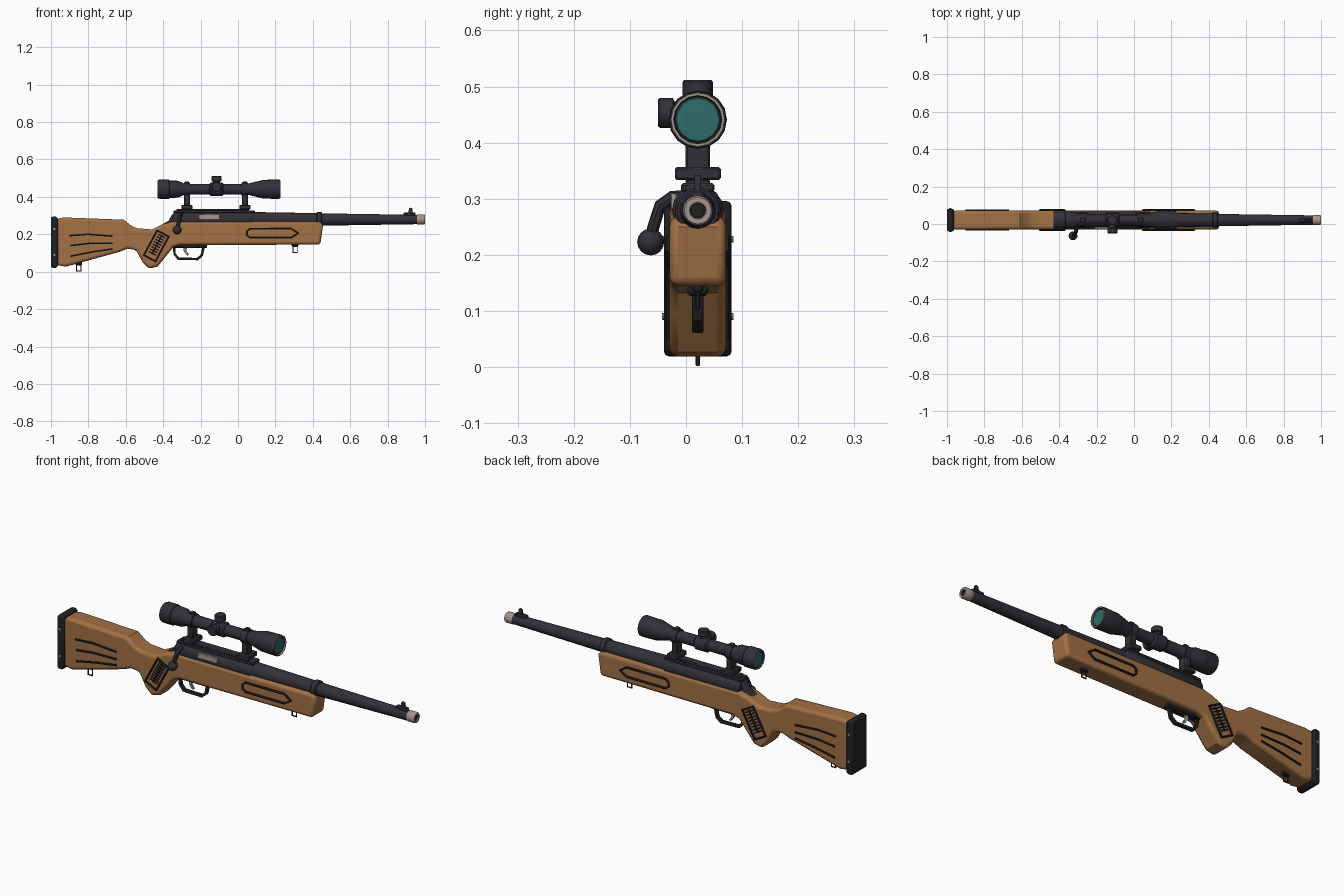
import bpy, bmesh, math
from mathutils import Matrix, Vector

YC = 0.021        # rifle centre plane
ZB, ZS = 0.279, 0.441   # bore and scope axis heights


def material(name, rgb):
    m = bpy.data.materials.new(name)
    m.diffuse_color = (*rgb, 1)
    return m


WOOD = material("wood", (0.36, 0.165, 0.06))
DARK = material("dark_steel", (0.03, 0.03, 0.038))
BLACK = material("black", (0.015, 0.015, 0.017))
STEEL = material("bare_steel", (0.36, 0.31, 0.28))
GLASS = material("glass", (0.03, 0.15, 0.14))


def finish(name, bm, mat, bevel=0.0, segs=2):
    bmesh.ops.recalc_face_normals(bm, faces=bm.faces)
    me = bpy.data.meshes.new(name)
    bm.to_mesh(me)
    bm.free()
    ob = bpy.data.objects.new(name, me)
    bpy.context.collection.objects.link(ob)
    me.materials.append(mat)
    if bevel:
        b = ob.modifiers.new("bevel", 'BEVEL')
        b.width, b.segments, b.limit_method = bevel, segs, 'ANGLE'
        b.angle_limit = math.radians(50)
    smooth(ob)
    return ob


def smooth(ob):
    bpy.ops.object.select_all(action='DESELECT')
    ob.select_set(True)
    bpy.context.view_layer.objects.active = ob
    bpy.ops.object.shade_smooth_by_angle(angle=math.radians(35))


def lathe(name, prof, loc, mat, axis='X', n=16):
    """Revolve (distance along axis, radius) pairs."""
    bm = bmesh.new()
    vs = [bm.verts.new((r, 0, d)) for d, r in prof]
    es = [bm.edges.new(p) for p in zip(vs, vs[1:])]
    bmesh.ops.spin(bm, geom=vs + es, axis=(0, 0, 1), cent=(0, 0, 0), steps=n, angle=2 * math.pi)
    bmesh.ops.remove_doubles(bm, verts=bm.verts, dist=1e-5)
    d = {'X': (1, 0, 0), 'Y': (0, 1, 0), 'Z': (0, 0, 1)}[axis]
    bm.transform(Matrix.Translation(loc) @ Vector((0, 0, 1)).rotation_difference(Vector(d)).to_matrix().to_4x4())
    return finish(name, bm, mat)


def slab(name, pts, half, mat, bevel=0.0, segs=2, y=YC):
    """Extrude an x-z outline across y."""
    bm = bmesh.new()
    f = bm.faces.new([bm.verts.new((x, y - half, z)) for x, z in pts])
    r = bmesh.ops.extrude_face_region(bm, geom=[f])
    bmesh.ops.translate(bm, vec=(0, 2 * half, 0), verts=[v for v in r["geom"] if isinstance(v, bmesh.types.BMVert)])
    return finish(name, bm, mat, bevel, segs)


def box(name, x0, x1, z0, z1, half, mat, bevel=0.004, y=YC):
    return slab(name, [(x0, z0), (x1, z0), (x1, z1), (x0, z1)], half, mat, bevel, 1, y)


def tube(name, paths, r, mat, cyclic=False, res=1):
    """Round wire along one or more polylines."""
    cu = bpy.data.curves.new(name, 'CURVE')
    cu.dimensions, cu.bevel_depth, cu.bevel_resolution, cu.use_fill_caps = '3D', r, res, True
    for pts in paths:
        s = cu.splines.new('POLY')
        s.points.add(len(pts) - 1)
        for p, q in zip(s.points, pts):
            p.co = (*q, 1)
        s.use_cyclic_u = cyclic
    cu.materials.append(mat)
    ob = bpy.data.objects.new(name, cu)
    bpy.context.collection.objects.link(ob)
    bpy.ops.object.select_all(action='DESELECT')
    ob.select_set(True)
    bpy.context.view_layer.objects.active = ob
    bpy.ops.object.convert(target='MESH')
    smooth(bpy.context.object)


# Stock and butt pad
slab("stock", [(-0.97, 0.283), (-0.93, 0.29), (-0.61, 0.278), (-0.57, 0.246), (-0.54, 0.232),
               (-0.46, 0.226), (-0.40, 0.255), (-0.345, 0.27), (0.44, 0.267), (0.455, 0.25),
               (0.44, 0.145), (-0.31, 0.142), (-0.345, 0.132), (-0.374, 0.096), (-0.43, 0.027),
               (-0.475, 0.016), (-0.51, 0.05), (-0.545, 0.116), (-0.59, 0.123), (-0.63, 0.107),
               (-0.92, 0.027), (-0.97, 0.035)], 0.05, WOOD, 0.015, 3)
slab("butt_pad", [(-1, 0.022), (-0.975, 0.018), (-0.963, 0.03), (-0.963, 0.285), (-0.975, 0.297), (-1, 0.293)],
     0.06, BLACK, 0.008)

# Parts repeated on both stock sides
c, s = math.cos(math.radians(62)), math.sin(math.radians(62))
grip = lambda u, v: (-0.437 + u * c - v * s, 0.138 + u * s + v * c)
for side, tag in ((-1, "right"), (1, "left")):
    y = YC + side * 0.052
    on = lambda pts: [(x, y, z) for x, z in pts]
    tube("butt_grooves_" + tag, [on([(-0.9, 0.193), (-0.8, 0.2), (-0.67, 0.19)]),
                                 on([(-0.895, 0.14), (-0.8, 0.151), (-0.67, 0.153)]),
                                 on([(-0.895, 0.083), (-0.78, 0.106), (-0.67, 0.122)])], 0.005, BLACK)
    tube("forend_panel_" + tag, [on([(0.048, 0.195), (0.065, 0.182), (0.285, 0.182), (0.322, 0.206),
                                     (0.285, 0.23), (0.065, 0.23), (0.048, 0.217)])], 0.006, BLACK, True)
    tube("grip_panel_" + tag, [on([grip(-0.075, -0.035), grip(0.075, -0.035),
                                   grip(0.075, 0.035), grip(-0.075, 0.035)])], 0.006, BLACK, True)
    tube("grip_ribs_" + tag, [on([grip(-0.045 + i * 0.015, -0.022), grip(-0.045 + i * 0.015, 0.022)])
                              for i in range(8)] + [on([grip(-0.05, 0), grip(0.066, 0)])], 0.004, BLACK)
    for z in (0.09, 0.228):
        lathe("pad_screw_" + tag, [(-0.004, 0), (-0.004, 0.006), (0.004, 0.006), (0.004, 0)],
              (-0.982, YC + side * 0.06, z), STEEL, 'Y', 8)

# Barrelled action, one revolved part per section
lathe("receiver", [(-0.345, 0), (-0.345, 0.04), (-0.335, 0.046), (0.08, 0.046), (0.09, 0.04), (0.09, 0)],
      (0, YC, ZB), DARK)
lathe("barrel_shank", [(0.08, 0), (0.08, 0.04), (0.43, 0.034), (0.43, 0)], (0, YC, ZB), DARK)
lathe("barrel_collar", [(0.42, 0), (0.42, 0.037), (0.425, 0.041), (0.445, 0.041), (0.45, 0.037), (0.45, 0)],
      (0, YC, ZB), DARK)
lathe("barrel", [(0.44, 0), (0.44, 0.033), (0.96, 0.025), (0.96, 0)], (0, YC, ZB), DARK)
lathe("muzzle", [(0.955, 0.02), (0.955, 0.024), (0.96, 0.027), (0.993, 0.027), (1, 0.024), (1, 0.015),
                 (0.965, 0.015), (0.965, 0)], (0, YC, ZB), STEEL)
lathe("bore", [(0.966, 0), (0.966, 0.0145), (0.994, 0.0145), (0.994, 0.011), (0.97, 0.011), (0.97, 0)],
      (0, YC, ZB), BLACK)
box("ejection_port", -0.21, -0.097, 0.281, 0.309, 0.006, STEEL, 0.002, YC - 0.043)
slab("receiver_tang", [(-0.41, 0.25), (-0.345, 0.25), (-0.335, 0.31), (-0.35, 0.31), (-0.372, 0.272)], 0.022, DARK, 0.005)

# Front sight
box("sight_base", 0.885, 0.95, 0.298, 0.316, 0.012, DARK)
slab("sight_blade", [(0.91, 0.312), (0.935, 0.312), (0.932, 0.338), (0.924, 0.343), (0.914, 0.338)], 0.006, DARK, 0.002)

# Bolt handle
tube("bolt_handle", [[(-0.305, YC - 0.02, 0.305), (-0.308, -0.025, 0.303), (-0.312, -0.046, 0.288),
                      (-0.32, -0.058, 0.25), (-0.326, -0.063, 0.225)]], 0.011, DARK, res=2)
lathe("bolt_knob", [(-0.024 * math.cos(math.pi * i / 8), 0.024 * math.sin(math.pi * i / 8)) for i in range(9)],
      (-0.326, -0.063, 0.223), DARK, 'Z', 12)

# Trigger group
outer = [(-0.35, 0.145), (-0.345, 0.092), (-0.322, 0.063), (-0.215, 0.061), (-0.188, 0.083), (-0.174, 0.145)]
inner = [(-0.188, 0.145), (-0.2, 0.09), (-0.22, 0.074), (-0.315, 0.076), (-0.333, 0.097), (-0.336, 0.145)]
slab("trigger_guard", outer + inner, 0.01, BLACK, 0.003)
box("guard_plate", -0.36, -0.165, 0.127, 0.148, 0.018, BLACK)
slab("trigger", [(-0.292, 0.14), (-0.27, 0.14), (-0.276, 0.112), (-0.262, 0.09), (-0.272, 0.086), (-0.29, 0.11)],
     0.006, STEEL, 0.002)

# Sling swivels
for name, x, z in (("front", 0.305, 0.145), ("rear", -0.852, 0.046)):
    box(name + "_swivel_base", x - 0.018, x + 0.018, z - 0.012, z + 0.012, 0.01, BLACK)
    tube(name + "_swivel_loop", [[(x - 0.012, YC, z), (x + 0.012, YC, z),
                                  (x + 0.012, YC, z - 0.042), (x - 0.012, YC, z - 0.042)]], 0.004, BLACK, True)

# Scope rail and ring mounts
box("rail_base", -0.345, 0.09, 0.312, 0.328, 0.03, DARK)
box("rail_top", -0.33, 0.06, 0.322, 0.336, 0.022, DARK)
for x, tag in ((-0.273, "rear"), (0.037, "front")):
    box(tag + "_mount_clamp", x - 0.03, x + 0.03, 0.333, 0.357, 0.041, DARK)
    box(tag + "_mount_post", x - 0.016, x + 0.016, 0.35, 0.42, 0.022, DARK)
    lathe(tag + "_mount_ring", [(-0.017, 0.025), (-0.017, 0.036), (0.017, 0.036), (0.017, 0.025)], (x, YC, ZS), DARK)
    box(tag + "_ring_cap", x - 0.012, x + 0.012, 0.465, 0.482, 0.014, DARK, 0.003)

# Scope body with recessed lenses
lathe("scope_body", [(-0.418, 0), (-0.418, 0.038), (-0.428, 0.042), (-0.428, 0.048), (-0.42, 0.051),
                     (-0.37, 0.051), (-0.365, 0.047), (-0.32, 0.045), (-0.285, 0.029), (-0.01, 0.028),
                     (0.05, 0.029), (0.12, 0.046), (0.135, 0.05), (0.215, 0.052), (0.225, 0.05),
                     (0.225, 0.044), (0.215, 0.041), (0.215, 0)], (0, YC, ZS), DARK)
for x, d, tag in ((0.217, 1, "objective"), (-0.42, -1, "eyepiece")):
    lathe(tag + "_lens", [(0, 0), (0, 0.04), (d * 0.003, 0.038), (d * 0.005, 0)], (x, YC, ZS), GLASS)
    lathe(tag + "_rim", [(0, 0.043), (d * 0.01, 0.043), (d * 0.01, 0.047), (0, 0.047), (0, 0.043)],
          (x, YC, ZS), STEEL)

# Scope turrets
lathe("turret_saddle", [(-0.038, 0.02), (-0.038, 0.03), (-0.03, 0.037), (0.03, 0.037), (0.038, 0.03), (0.038, 0.02)],
      (-0.115, YC, ZS), DARK)
knob = [(0, 0), (0, 0.02), (0.042, 0.02), (0.044, 0.027), (0.067, 0.027), (0.071, 0.024), (0.071, 0)]
lathe("elevation_turret", knob, (-0.115, YC, ZS), DARK, 'Z')
lathe("windage_turret", [(-d, r) for d, r in knob], (-0.115, YC, ZS + 0.012), DARK, 'Y')
